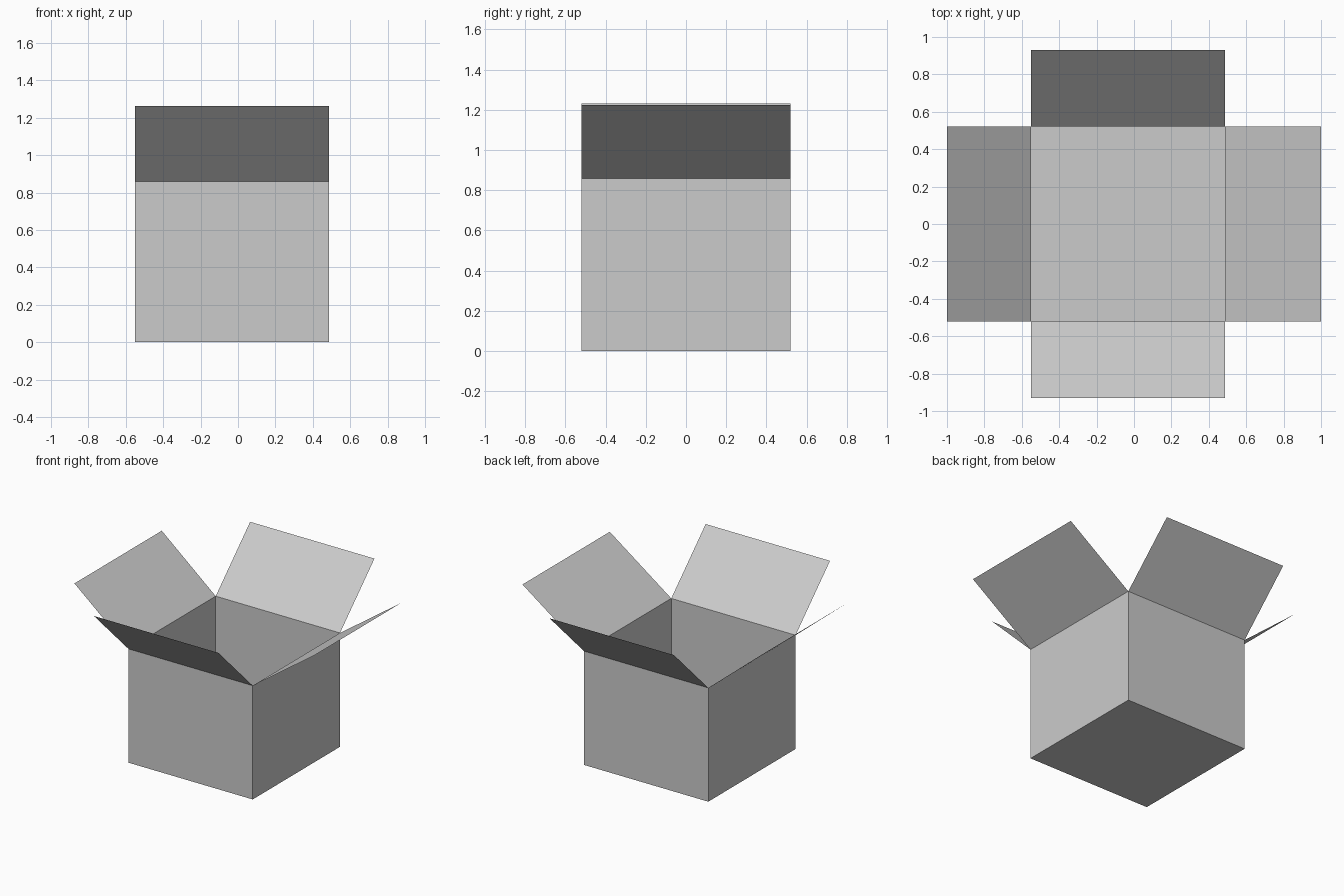
import bpy
import bmesh

cube = bpy.data.objects.get("Cube")
if cube:
    bpy.data.objects.remove(cube, do_unlink=True)

# Plain grey card
GREY = (0.6, 0.6, 0.6, 1.0)
card = bpy.data.materials.new("grey_card")
card.use_nodes = True
card.diffuse_color = GREY
card.node_tree.nodes["Principled BSDF"].inputs["Base Color"].default_value = GREY

X0, X1 = -0.55, 0.487   # box sides
Y = 0.52                # half depth
H = 0.858               # rim height


def add_object(name, bm):
    mesh = bpy.data.meshes.new(name)
    bm.to_mesh(mesh)
    bm.free()
    mesh.materials.append(card)
    obj = bpy.data.objects.new(name, mesh)
    bpy.context.collection.objects.link(obj)
    return obj


def flap(name, a, b, out, rise):
    """Sheet hinged on the rim edge a-b, leaning outward and up."""
    bm = bmesh.new()
    corners = [(*a, H), (*b, H)]
    corners += [(x + out[0], y + out[1], H + rise) for x, y in (b, a)]
    bm.faces.new([bm.verts.new(c) for c in corners])
    return add_object(name, bm)


# Open box: a cube without its top face
bm = bmesh.new()
bmesh.ops.create_cube(bm, size=1)
for v in bm.verts:
    v.co = (X1 if v.co.x > 0 else X0, Y if v.co.y > 0 else -Y, H if v.co.z > 0 else 0)
bm.normal_update()
lid = [f for f in bm.faces if f.normal.z > 0.9]
bmesh.ops.delete(bm, geom=lid, context='FACES_ONLY')
add_object("box_body", bm)

# Four open flaps
flap("front_flap", (X0, -Y), (X1, -Y), (0, -0.41), 0.404)
flap("back_flap", (X1, Y), (X0, Y), (0, 0.41), 0.404)
flap("left_flap", (X1, -Y), (X1, Y), (1 - X1, 0), 0.365)
flap("right_flap", (X0, Y), (X0, -Y), (-1 - X0, 0), 0.373)
